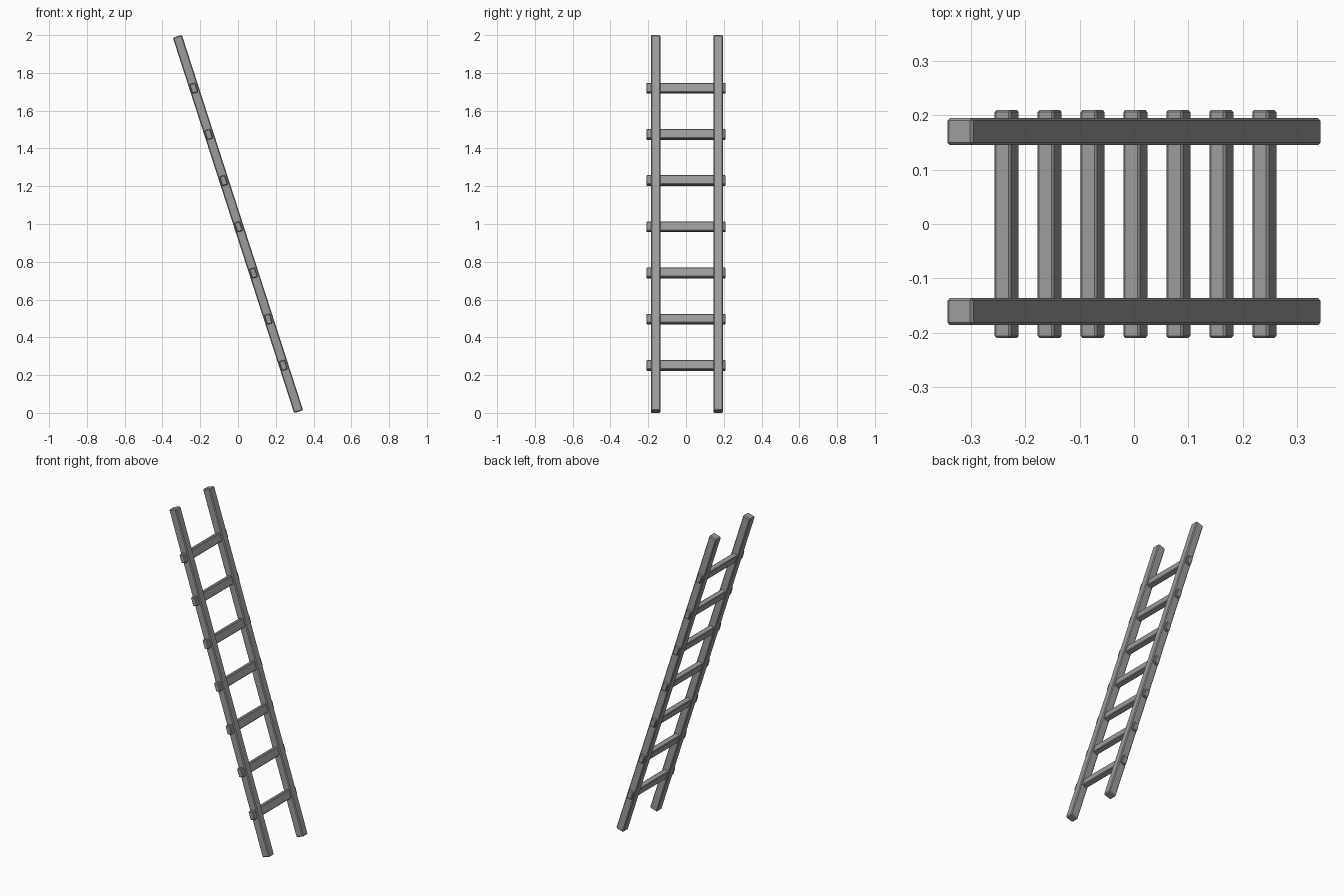
import bpy
from math import radians
from mathutils import Matrix, Vector

if "Cube" in bpy.data.objects:
    bpy.data.objects.remove(bpy.data.objects["Cube"])

LEAN = radians(-17.9)
TILT = Matrix.Translation((0, 0, 1)) @ Matrix.Rotation(LEAN, 4, 'Y')

GREY = bpy.data.materials.new("dark_grey")
GREY.diffuse_color = (0.33, 0.33, 0.33, 1)
GREY.use_nodes = True
GREY.node_tree.nodes["Principled BSDF"].inputs["Base Color"].default_value = GREY.diffuse_color


def beam(name, size, pos, bevel):
    """Chamfered bar placed in the ladder's own leaning frame."""
    bpy.ops.mesh.primitive_cube_add(size=1)
    ob = bpy.context.object
    ob.name = name
    ob.data.transform(Matrix.Diagonal((*size, 1)))
    ob.data.materials.append(GREY)
    ob.matrix_world = TILT @ Matrix.Translation(Vector(pos))
    mod = ob.modifiers.new("chamfer", 'BEVEL')
    mod.width = bevel
    mod.segments = 1
    return ob


# Two long side rails
for name, y in (("front_rail", -0.161), ("back_rail", 0.17)):
    beam(name, (0.05, 0.05, 2.088), (0, y, 0), 0.005)

# Seven rungs passing through the rails
for i in range(7):
    beam(f"rung_{i + 1}", (0.032, 0.42, 0.052),
         (-0.002, 0, -0.015 + (i - 3) * 0.257), 0.004)
